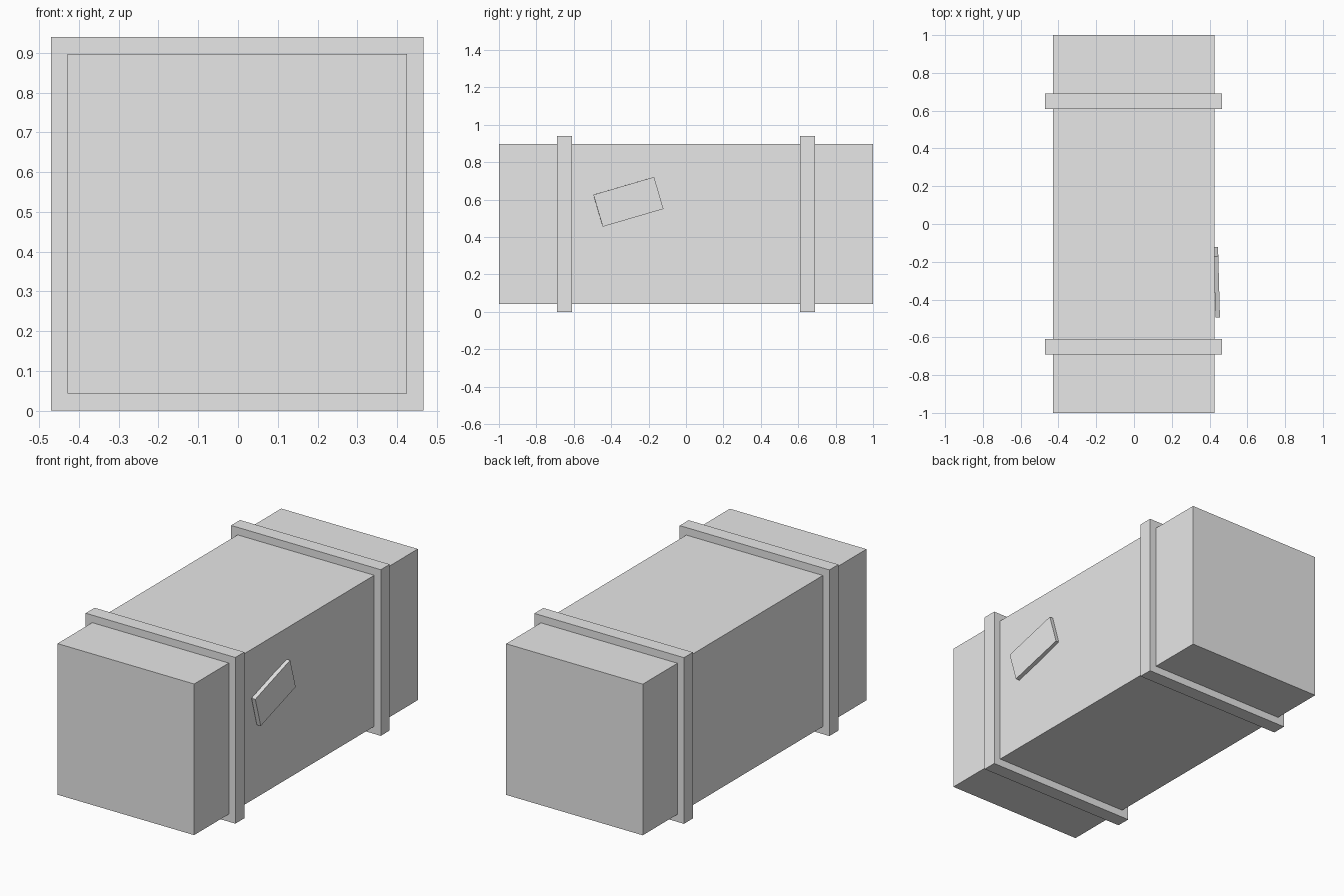
import bpy
from mathutils import Euler

cube = bpy.data.objects.get("Cube")
if cube:
    bpy.data.objects.remove(cube, do_unlink=True)

# Single plain grey
grey = bpy.data.materials.new("plain_grey")
grey.use_nodes = True
color = (0.8, 0.8, 0.8, 1)
grey.diffuse_color = color
for node in grey.node_tree.nodes:
    if node.type == "BSDF_PRINCIPLED":
        node.inputs["Base Color"].default_value = color


def box(name, center, size, rotation=(0, 0, 0)):
    """Add a flat-faced box of the given full size."""
    bpy.ops.mesh.primitive_cube_add(size=1, location=center)
    obj = bpy.context.object
    obj.name = name
    obj.scale = size
    bpy.ops.object.transform_apply(location=False, rotation=False, scale=True)
    obj.rotation_euler = Euler(rotation)
    obj.data.materials.append(grey)
    return obj


CENTER_X, CENTER_Z = -0.002, 0.47

# Long crate body
box("crate_body", (CENTER_X, 0, CENTER_Z), (0.855, 2, 0.855))

# Square bands around both ends
for name, y in (("front_band", -0.65), ("back_band", 0.65)):
    box(name, (CENTER_X, y, CENTER_Z), (0.937, 0.08, 0.94))

# Crooked plate fixed on the left side
box("side_plate", (0.438, -0.308, 0.588), (0.024, 0.338, 0.178),
    (0.285, 0, 0.027))
